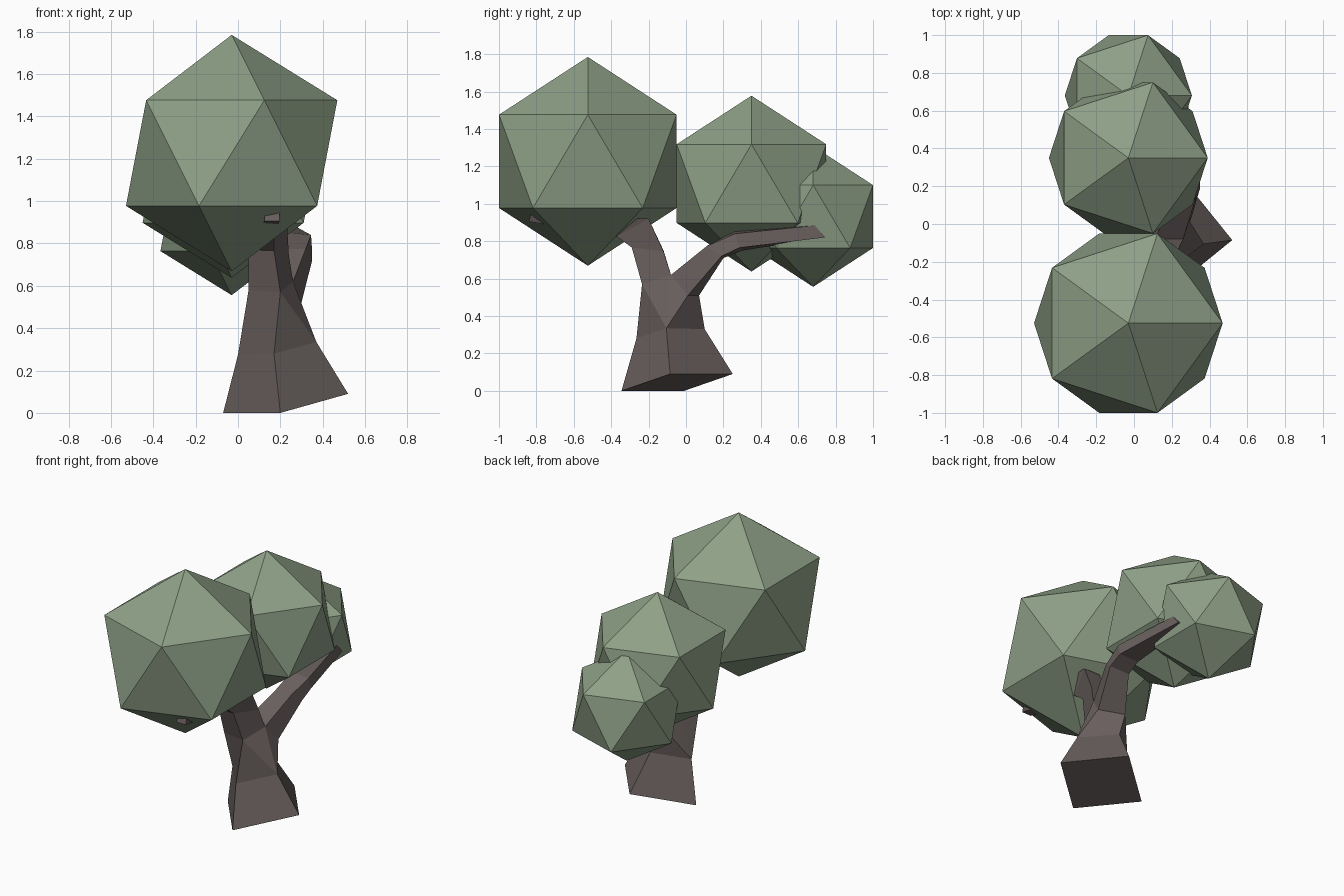
import bpy, bmesh


def material(name, rgb):
    m = bpy.data.materials.new(name)
    m.diffuse_color = (*rgb, 1)
    return m


leaf = material("leaf_green", (0.27, 0.35, 0.24))
bark = material("bark_brown", (0.14, 0.115, 0.11))

# Foliage: three icosahedra along y
for name, y, z, r in (("foliage_large", -0.525, 1.227, 0.558),
                      ("foliage_medium", 0.35, 1.108, 0.470),
                      ("foliage_small", 0.68, 0.932, 0.376)):
    bpy.ops.mesh.primitive_ico_sphere_add(subdivisions=1, radius=r, location=(-0.03, y, z))
    ob = bpy.context.object
    ob.name = name
    ob.data.materials.append(leaf)

bm = bmesh.new()


def ring(*points):
    return [bm.verts.new(p) for p in points]


def loft(a, b):
    for i in range(4):
        j = (i + 1) % 4
        bm.faces.new((a[i], a[j], b[j], b[i]))


def branch(start, *rings):
    for r in rings:
        loft(start, r)
        start = r
    bm.faces.new(start)


# Trunk: tilted square foot and waist
foot = ring((0.20, -0.345, 0), (0.52, -0.085, 0.09), (0.25, 0.25, 0.09), (-0.07, -0.01, 0))
waist = ring((0.17, -0.265, 0.28), (0.37, -0.105, 0.335), (0.20, 0.10, 0.33), (0.0, -0.06, 0.275))
bm.faces.new(foot[::-1])
loft(foot, waist)

# Fork: front pair, back pair and the crotch ridge between them
a, b, c, d = ring((0.20, -0.235, 0.57), (0.297, 0.01, 0.51), (0.13, 0.07, 0.51), (0.05, -0.22, 0.58))
f1, f0 = ring((0.26, -0.08, 0.62), (0.11, -0.08, 0.62))
A, B, C, D = waist
for f in ((A, B, a), (B, f1, a), (B, b, f1), (B, C, c, b),
          (C, D, c), (D, f0, c), (D, d, f0), (D, A, a, d)):
    bm.faces.new(f)

# Front branch, rising then bending into the large foliage
branch([a, f1, f0, d],
       ring((0.17, -0.29, 0.766), (0.24, -0.12, 0.745), (0.12, -0.12, 0.75), (0.05, -0.28, 0.77)),
       ring((0.17, -0.37, 0.825), (0.23, -0.20, 0.92), (0.11, -0.20, 0.92), (0.05, -0.37, 0.825)),
       ring((0.195, -0.84, 0.905), (0.195, -0.83, 0.945), (0.125, -0.83, 0.94), (0.125, -0.84, 0.905)))

# Back branch, rising then levelling out into the small foliage
branch([b, c, f0, f1],
       ring((0.35, 0.19, 0.72), (0.21, 0.20, 0.71), (0.20, 0.112, 0.775), (0.32, 0.112, 0.775)),
       ring((0.35, 0.285, 0.765), (0.22, 0.30, 0.75), (0.22, 0.262, 0.855), (0.345, 0.262, 0.84)),
       ring((0.265, 0.743, 0.82), (0.19, 0.743, 0.82), (0.19, 0.69, 0.884), (0.265, 0.69, 0.884)))

bmesh.ops.recalc_face_normals(bm, faces=bm.faces)
mesh = bpy.data.meshes.new("trunk")
bm.to_mesh(mesh)
bm.free()
trunk = bpy.data.objects.new("trunk", mesh)
mesh.materials.append(bark)
bpy.context.collection.objects.link(trunk)
